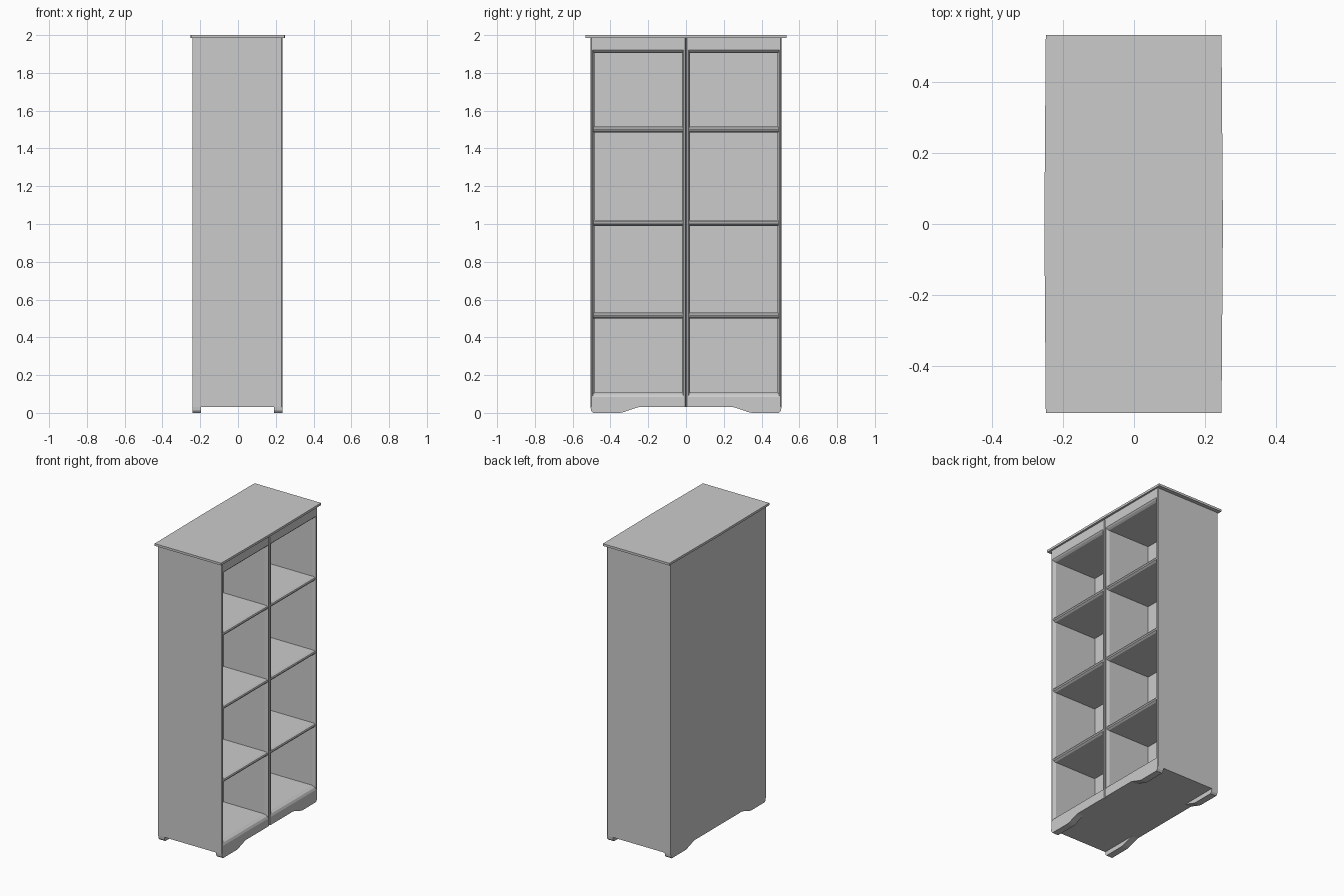
import bpy, bmesh
from mathutils import Vector

if "Cube" in bpy.data.objects:
    bpy.data.objects.remove(bpy.data.objects["Cube"])


def prism(name, pts, axis, a, b, mirror_y=True):
    """Extrude a 2D profile along an axis ('x': yz, 'y': xz, 'z': xy) from a to b."""
    def place(p, t):
        u, v = p
        return {'x': (t, u, v), 'y': (u, t, v), 'z': (u, v, t)}[axis]
    bm = bmesh.new()
    face = bm.faces.new([bm.verts.new(place(p, a)) for p in pts])
    ext = bmesh.ops.extrude_face_region(bm, geom=[face])
    moved = [g for g in ext['geom'] if isinstance(g, bmesh.types.BMVert)]
    bmesh.ops.translate(bm, verts=moved, vec=Vector(place((0, 0), b - a)))
    bmesh.ops.recalc_face_normals(bm, faces=bm.faces)
    mesh = bpy.data.meshes.new(name)
    bm.to_mesh(mesh)
    bm.free()
    obj = bpy.data.objects.new(name, mesh)
    bpy.context.collection.objects.link(obj)
    if mirror_y:
        mod = obj.modifiers.new("Mirror", 'MIRROR')
        mod.use_axis = (False, True, False)
        mod.use_mirror_merge = False
    return obj


BACK, FRONT = -0.24, 0.235   # open side faces +x
INNER = -0.095               # inside face of the back

# outer side panels with chamfered front stiles
prism("side_panel", [(BACK, .505), (.23, .505), (FRONT, .501), (FRONT, .495),
                     (.212, .485), (BACK, .485)], 'z', .03, 1.985)

# paired centre dividers with a V groove between them
prism("centre_divider", [(BACK, 0), (.22, 0), (FRONT, .006), (FRONT, .013),
                         (.212, .021), (BACK, .021)], 'z', .03, 1.985)

# back
prism("back_panel", [(BACK, .03), (INNER, .03), (INNER, 1.985), (BACK, 1.985)],
      'y', .004, .495)

# shelves with rounded noses
for i, z in enumerate((.515, 1.005, 1.5)):
    prism(f"shelf_{i + 1}", [(INNER - .01, z - .016), (.217, z - .016), (.229, z - .008),
                             (.232, z), (.229, z + .008), (.217, z + .016),
                             (INNER - .01, z + .016)], 'y', .015, .49)

# base and header rails
prism("base", [(BACK, .03), (FRONT, .03), (FRONT, .083), (.228, .098), (.21, .11),
               (BACK, .11)], 'y', .005, .5)
prism("header", [(BACK, 1.985), (FRONT, 1.985), (FRONT, 1.922), (.228, 1.914),
                 (.215, 1.906), (BACK, 1.906)], 'y', .005, .5)

# feet along the front and back edges
foot = [(.25, .03), (.27, .025), (.33, .004), (.35, 0), (.493, 0), (.503, .012), (.505, .03)]
prism("front_foot", foot, 'x', .19, FRONT)
prism("back_foot", foot, 'x', BACK, -.195)

# slightly bowed top board
prism("top_board", [(-.248, -.531), (.246, -.531), (.25, 0), (.246, .531),
                    (-.248, .531), (-.252, 0)], 'z', 1.985, 2.0, mirror_y=False)
